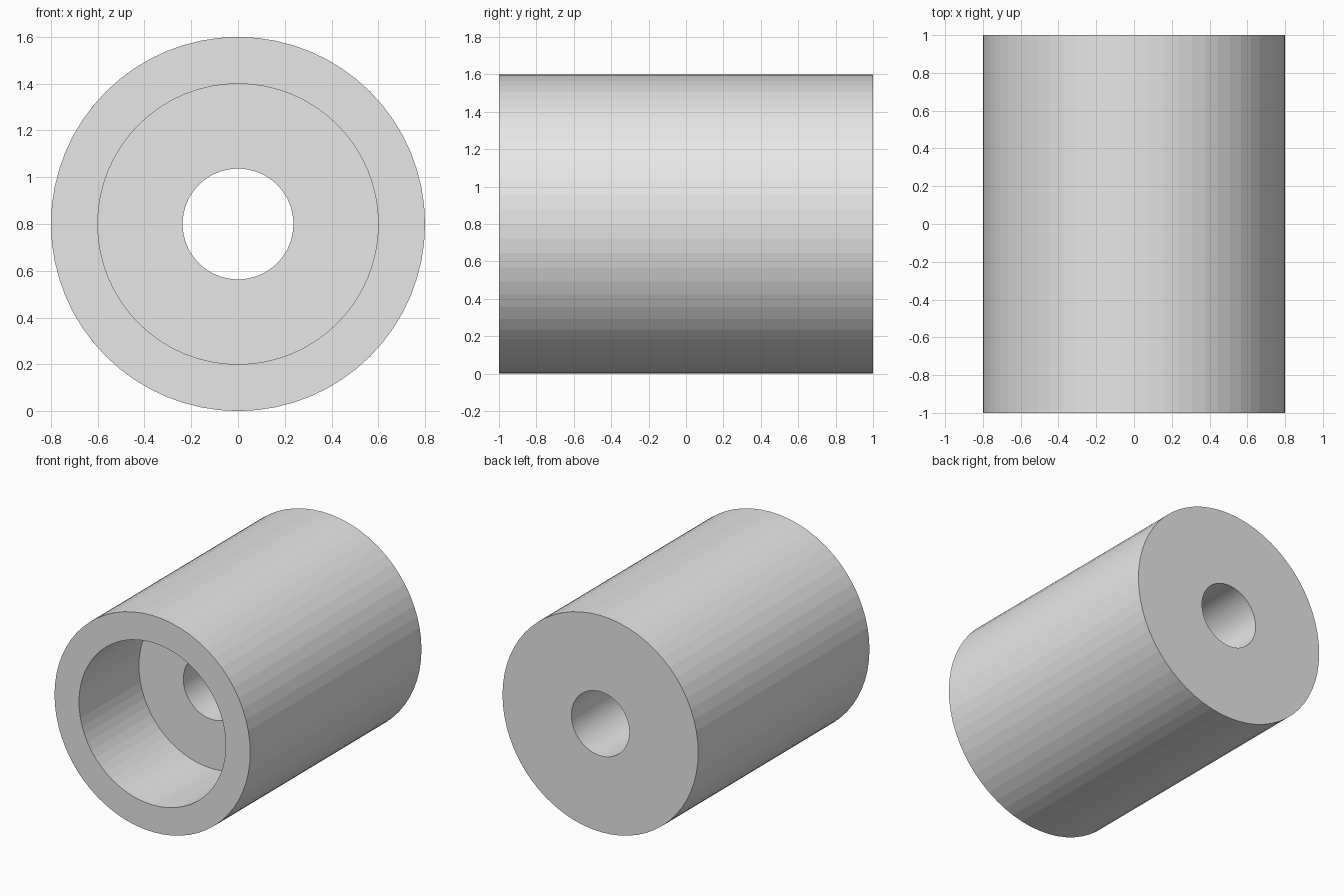
import bpy, bmesh, math

if "Cube" in bpy.data.objects:
    bpy.data.objects.remove(bpy.data.objects["Cube"])

SIDES = 64
AXIS_Z = 0.8

# Half section of the bushing as (y, radius): outer wall, through hole, counterbore
PROFILE = [(-1, 0.8), (1, 0.8), (1, 0.237), (-0.3, 0.237), (-0.3, 0.6), (-1, 0.6)]

bm = bmesh.new()
rings = []
for i in range(SIDES):
    a = 2 * math.pi * i / SIDES
    rings.append([bm.verts.new((r * math.cos(a), y, AXIS_Z + r * math.sin(a)))
                  for y, r in PROFILE])

# Join neighbouring sections into a closed lathe shape
n = len(PROFILE)
for i in range(SIDES):
    p, q = rings[i], rings[(i + 1) % SIDES]
    for j in range(n):
        k = (j + 1) % n
        bm.faces.new((p[j], p[k], q[k], q[j]))
bmesh.ops.recalc_face_normals(bm, faces=bm.faces)

mesh = bpy.data.meshes.new("bushing")
bm.to_mesh(mesh)
bm.free()

# Single light grey, flat shaded
grey = bpy.data.materials.new("light grey")
grey.diffuse_color = (0.8, 0.8, 0.8, 1)
grey.use_nodes = True
grey.node_tree.nodes["Principled BSDF"].inputs["Base Color"].default_value = grey.diffuse_color
mesh.materials.append(grey)
bpy.context.collection.objects.link(bpy.data.objects.new("bushing", mesh))
